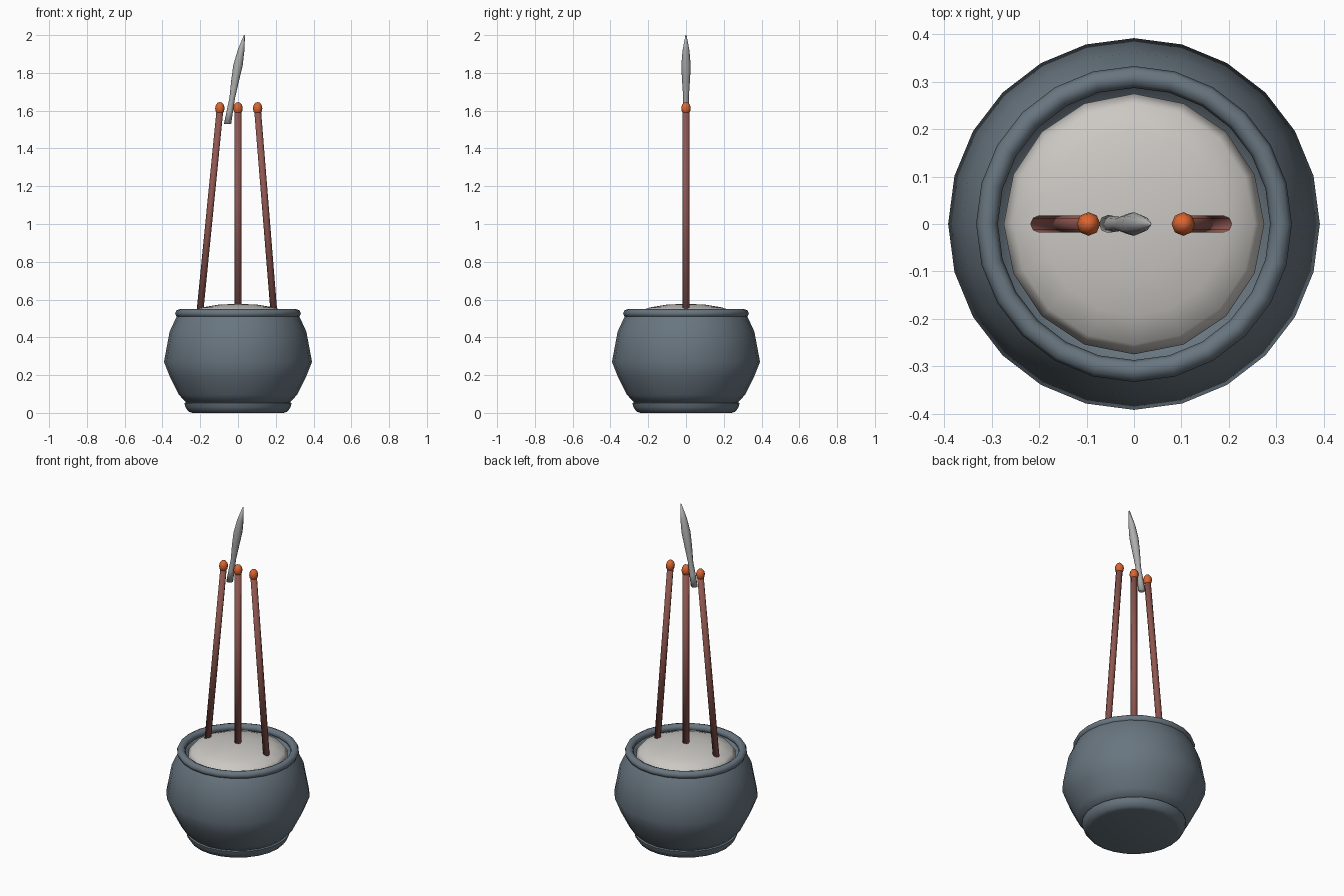
import bpy, bmesh, math
from mathutils import Vector

cube = bpy.data.objects.get("Cube")
if cube:
    bpy.data.objects.remove(cube, do_unlink=True)


def material(name, rgb):
    m = bpy.data.materials.new(name)
    m.use_nodes = True
    m.diffuse_color = (*rgb, 1)
    bsdf = next(n for n in m.node_tree.nodes if n.type == 'BSDF_PRINCIPLED')
    bsdf.inputs["Base Color"].default_value = (*rgb, 1)
    return m


SLATE = material("slate glaze", (0.14, 0.18, 0.215))
ASH = material("pale ash", (0.60, 0.58, 0.55))
WOOD = material("reddish wood", (0.28, 0.095, 0.08))
EMBER = material("ember orange", (0.72, 0.13, 0.03))
SMOKE = material("smoke grey", (0.42, 0.43, 0.42))


def finish(bm, name, mat):
    bmesh.ops.recalc_face_normals(bm, faces=bm.faces)
    mesh = bpy.data.meshes.new(name)
    bm.to_mesh(mesh)
    bm.free()
    mesh.materials.append(mat)
    mesh.shade_smooth()
    ob = bpy.data.objects.new(name, mesh)
    bpy.context.collection.objects.link(ob)
    return ob


def tube(name, rings, sides, mat, closed=False):
    """Skin horizontal rings given as (centre x, z, radius)."""
    bm = bmesh.new()
    loops = []
    for x, z, r in rings:
        angles = [math.tau * i / sides for i in range(sides)]
        loops.append([bm.verts.new((x + r * math.cos(a), r * math.sin(a), z)) for a in angles])
    pairs = list(zip(loops, loops[1:]))
    if closed:
        pairs.append((loops[-1], loops[0]))
    for a, b in pairs:
        for i in range(sides):
            j = (i + 1) % sides
            bm.faces.new((a[i], a[j], b[j], b[i]))
    if not closed:
        bm.faces.new(loops[0][::-1])
        bm.faces.new(loops[-1])
    return finish(bm, name, mat)


def ellipsoid(name, centre, radii, sides, rings, mat):
    bm = bmesh.new()
    bmesh.ops.create_uvsphere(bm, u_segments=sides, v_segments=rings, radius=1)
    bmesh.ops.scale(bm, vec=Vector(radii), verts=bm.verts)
    bmesh.ops.translate(bm, vec=Vector(centre), verts=bm.verts)
    return finish(bm, name, mat)


# Bowl body with its inner wall and hidden floor under the ash
bowl = [(0.27, 0.05), (0.312, 0.095), (0.36, 0.19), (0.392, 0.27), (0.362, 0.43),
        (0.325, 0.51), (0.31, 0.53), (0.295, 0.52), (0.27, 0.46)]
tube("bowl", [(0, z, r) for r, z in bowl], 24, SLATE)

# Foot
foot = [(0.24, 0), (0.262, 0.007), (0.278, 0.03), (0.284, 0.052), (0.27, 0.058)]
foot_ob = tube("foot", [(0, z, r) for r, z in foot], 24, SLATE)
foot_ob.data.set_sharp_from_angle(angle=math.radians(50))

# Rounded rim
rim = []
for i in range(8):
    a = math.tau * i / 8
    rim.append((0, 0.527 + 0.022 * math.sin(a), 0.31 + 0.023 * math.cos(a)))
tube("rim", rim, 24, SLATE, closed=True)

# Ash mound
ellipsoid("ash", (0, 0, 0.508), (0.275, 0.275, 0.07), 16, 8, ASH)

# Incense sticks and their glowing tips
for side, bottom, top in (("right", -0.203, -0.096), ("middle", 0, 0), ("left", 0.191, 0.104)):
    tube(side + "_stick", [(bottom, 0.52, 0.018), (top, 1.6, 0.018)], 8, WOOD)
    ellipsoid(side + "_ember", (top, 0, 1.612), (0.025, 0.025, 0.034), 8, 6, EMBER)

# Smoke wisp
wisp = [(-0.055, 1.53, 0.019), (-0.043, 1.6, 0.017), (-0.03, 1.67, 0.015),
        (-0.015, 1.76, 0.021), (0, 1.84, 0.025), (0.016, 1.92, 0.018), (0.034, 2.0, 0.003)]
tube("smoke_wisp", wisp, 8, SMOKE)
